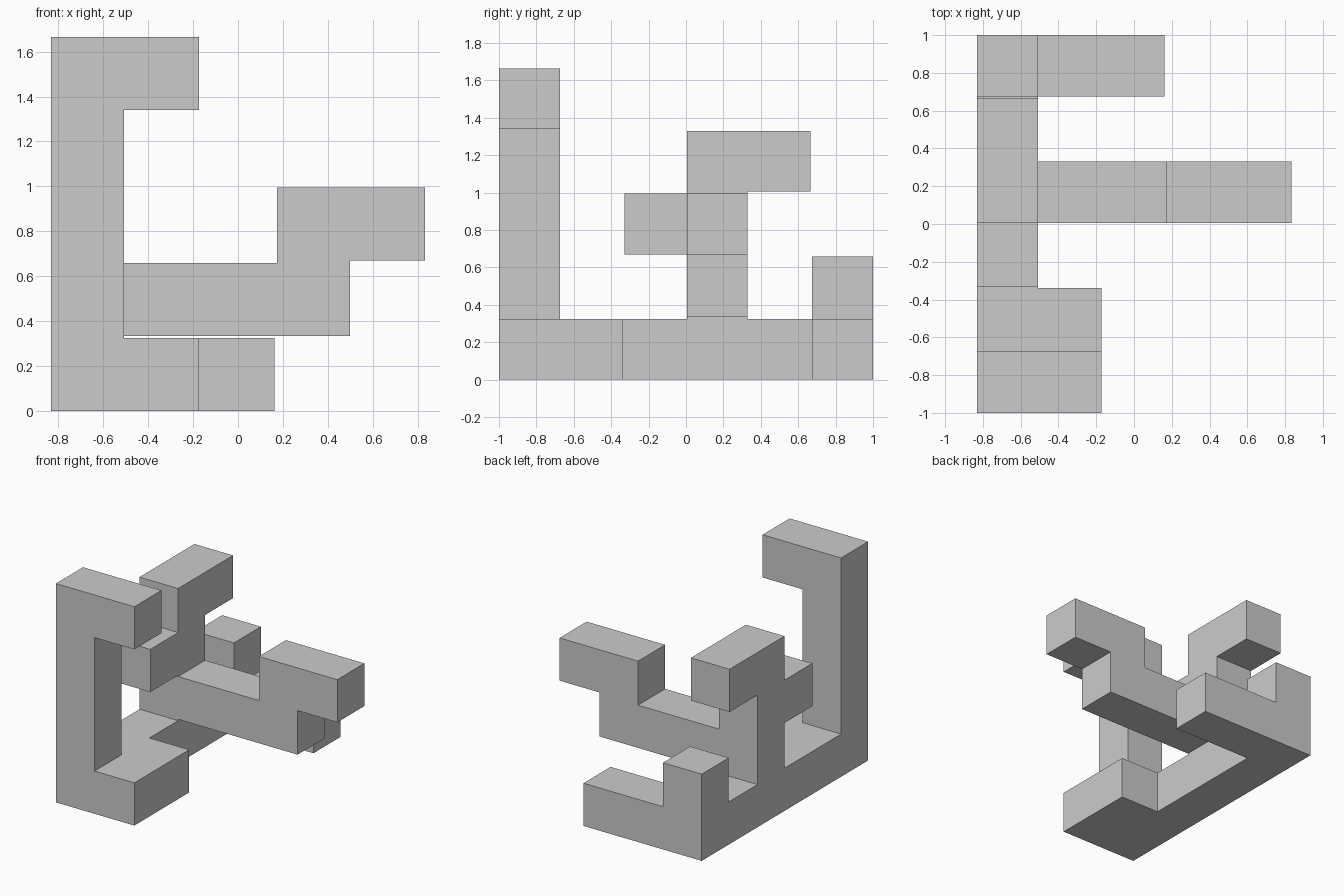
import bpy, bmesh
from mathutils import Vector

if "Cube" in bpy.data.objects:
    bpy.data.objects.remove(bpy.data.objects["Cube"])

PITCH, WIDTH = 0.335, 0.325          # cell spacing and bar thickness
ORIGIN = Vector((-0.8325, -1.0, 0.0))


def bar(name, first, last):
    """Square bar running from one grid cell to another, inclusive."""
    lo = ORIGIN + Vector(first) * PITCH
    hi = ORIGIN + Vector(last) * PITCH + Vector((WIDTH,) * 3)
    bm = bmesh.new()
    bmesh.ops.create_cube(bm, size=1)
    for v in bm.verts:
        v.co = (lo + hi) / 2 + v.co * (hi - lo)
    mesh = bpy.data.meshes.new(name)
    bm.to_mesh(mesh)
    bm.free()
    obj = bpy.data.objects.new(name, mesh)
    bpy.context.collection.objects.link(obj)
    return obj


# Long base rail
body = bar("bar_sculpture", (0, 0, 0), (0, 5, 0))

parts = [
    # Front foot, tall post and its top hook
    bar("front_foot", (0, 0, 0), (1, 1, 0)),
    bar("front_post", (0, 0, 0), (0, 0, 4)),
    bar("front_hook", (0, 0, 4), (1, 0, 4)),
    # Middle post with two stubs
    bar("middle_post", (0, 3, 0), (0, 3, 3)),
    bar("middle_front_stub", (0, 2, 2), (0, 3, 2)),
    bar("middle_back_stub", (0, 3, 3), (0, 4, 3)),
    # Stepped side arm
    bar("side_arm", (0, 3, 1), (3, 3, 1)),
    bar("side_arm_riser", (3, 3, 1), (3, 3, 2)),
    bar("side_arm_tip", (3, 3, 2), (4, 3, 2)),
    # Back foot and its stub
    bar("back_foot", (0, 5, 0), (2, 5, 0)),
    bar("back_stub", (0, 5, 0), (0, 5, 1)),
]

# Fuse all bars into one solid
for part in parts:
    mod = body.modifiers.new(part.name, 'BOOLEAN')
    mod.operation, mod.solver, mod.object = 'UNION', 'EXACT', part
bpy.context.view_layer.update()
fused = bpy.data.meshes.new_from_object(
    body.evaluated_get(bpy.context.evaluated_depsgraph_get()))
body.modifiers.clear()
body.data = fused
for part in parts:
    bpy.data.objects.remove(part, do_unlink=True)

# Merge coplanar faces
bm = bmesh.new()
bm.from_mesh(fused)
bmesh.ops.remove_doubles(bm, verts=bm.verts, dist=1e-4)
bmesh.ops.dissolve_limit(bm, angle_limit=0.02, verts=bm.verts, edges=bm.edges)
bm.to_mesh(fused)
bm.free()
